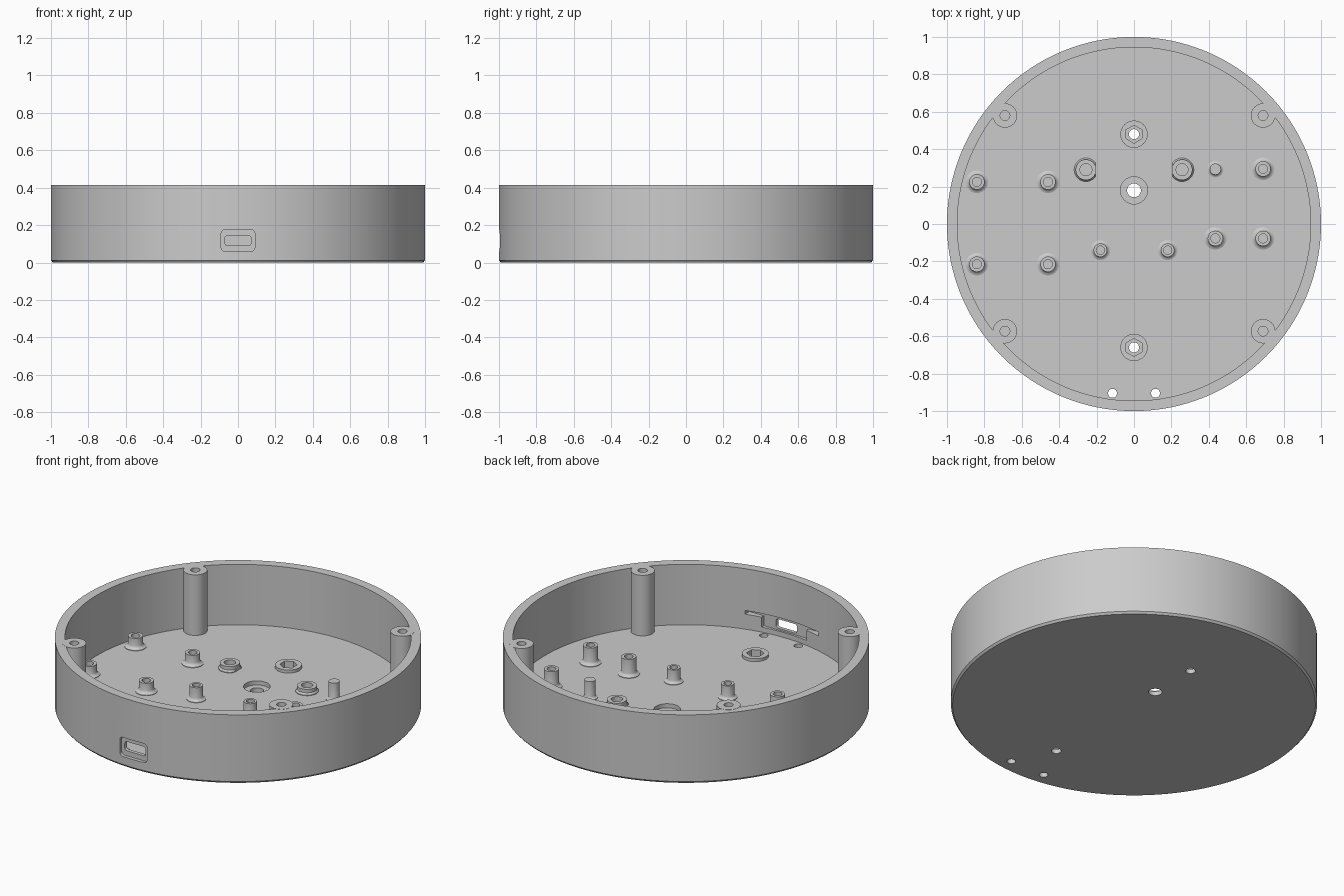
import bpy, bmesh, math
from mathutils import Vector, Matrix

old = bpy.data.objects.get("Cube")
if old:
    bpy.data.objects.remove(old, do_unlink=True)

FLOOR, TOP, SINK = 0.05, 0.415, 0.045

grey = bpy.data.materials.new("plain grey")
grey.use_nodes = True
grey.diffuse_color = (0.6, 0.6, 0.6, 1)
grey.node_tree.nodes["Principled BSDF"].inputs["Base Color"].default_value = (0.6, 0.6, 0.6, 1)


def finish(name, bm):
    bmesh.ops.recalc_face_normals(bm, faces=bm.faces)
    mesh = bpy.data.meshes.new(name)
    bm.to_mesh(mesh)
    bm.free()
    mesh.materials.append(grey)
    obj = bpy.data.objects.new(name, mesh)
    bpy.context.collection.objects.link(obj)
    return obj


def lathe(name, profile, x=0, y=0, steps=32, flat_x=None):
    """Spin a closed (radius, z) profile; optionally slice off the side past flat_x."""
    bm = bmesh.new()
    verts = [bm.verts.new((r, 0, z)) for r, z in profile]
    edges = [bm.edges.new(pair) for pair in zip(verts, verts[1:])]
    bmesh.ops.spin(bm, geom=verts + edges, cent=(0, 0, 0), axis=(0, 0, 1),
                   angle=math.tau, steps=steps, use_merge=False)
    bmesh.ops.remove_doubles(bm, verts=bm.verts, dist=1e-5)
    bmesh.ops.translate(bm, verts=bm.verts, vec=(x, y, 0))
    if flat_x is not None:
        side = Vector((-math.copysign(1, x), 0, 0))
        bmesh.ops.bisect_plane(bm, geom=bm.verts[:] + bm.edges[:] + bm.faces[:],
                               plane_co=(flat_x, 0, 0), plane_no=side, clear_outer=True)
        bmesh.ops.holes_fill(bm, edges=[e for e in bm.edges if e.is_boundary])
    return finish(name, bm)


def prism(x, y, radius, z0, z1, sides=32):
    bm = bmesh.new()
    bmesh.ops.create_cone(bm, cap_ends=True, segments=sides, radius1=radius, radius2=radius,
                          depth=z1 - z0, matrix=Matrix.Translation((x, y, (z0 + z1) / 2))
                          @ Matrix.Rotation(math.pi / 2, 4, "Z"))
    if sides == 6:
        bmesh.ops.rotate(bm, verts=bm.verts, cent=(x, y, 0), matrix=Matrix.Rotation(math.pi / 2, 3, "Z"))
    return finish("cutter", bm)


def box(half_x, y0, y1, z0, z1, rounding=0):
    bm = bmesh.new()
    bmesh.ops.create_cube(bm, size=1)
    bmesh.ops.scale(bm, verts=bm.verts, vec=(2 * half_x, y1 - y0, z1 - z0))
    bmesh.ops.translate(bm, verts=bm.verts, vec=(0, (y0 + y1) / 2, (z0 + z1) / 2))
    if rounding:
        along = [e for e in bm.edges if abs(e.verts[0].co.y - e.verts[1].co.y) > 1e-4]
        bmesh.ops.bevel(bm, geom=along, offset=rounding, segments=5, profile=0.5, affect="EDGES")
    return finish("cutter", bm)


def cut(target, cutter):
    cutter.hide_render = True
    mod = target.modifiers.new("cut", "BOOLEAN")
    mod.operation, mod.solver, mod.object = "DIFFERENCE", "EXACT", cutter
    bpy.context.view_layer.objects.active = target
    bpy.ops.object.modifier_apply(modifier=mod.name)
    bpy.data.objects.remove(cutter, do_unlink=True)


parts = []

# Round tray with a small chamfer under the rim
rim = TOP - 0.001
tray = lathe("tray", [(0, 0), (0.99, 0), (1, 0.012), (1, rim), (0.945, rim),
                      (0.945, FLOOR), (0, FLOOR)], steps=128)
parts.append(tray)

# Connector opening: outer recess, slot, and the board pocket inside the wall
cut(tray, box(0.09, -1.1, -0.978, 0.06, 0.175, 0.02))
cut(tray, box(0.245, -0.955, -0.85, 0.14, 0.162))
cut(tray, box(0.15, -0.956, -0.85, 0.08, 0.161))
cut(tray, box(0.07, -1.1, -0.9, 0.09, 0.145, 0.015))

# Floor holes and the counterbored centre hole
for x in (-0.115, 0.115):
    cut(tray, prism(x, -0.905, 0.024, -0.1, 0.1))
cut(tray, prism(0, 0.18, 0.073, 0.025, 0.1))
cut(tray, prism(0, 0.18, 0.037, -0.1, 0.1))

# Hexagonal nut seats
for name, y in (("back_nut_seat", 0.48), ("front_nut_seat", -0.66)):
    seat = lathe(name, [(0, SINK), (0.073, SINK), (0.073, 0.068), (0, 0.068)], 0, y)
    parts.append(seat)
    for body in (tray, seat):
        cut(body, prism(0, y, 0.048, 0.025, 0.2, 6))
    cut(tray, prism(0, y, 0.027, -0.1, 0.2))

# Lid screw posts against the wall
for x in (-0.69, 0.69):
    for y in (-0.573, 0.58):
        name = ("front" if y < 0 else "back") + ("_left" if x > 0 else "_right") + "_screw_post"
        parts.append(lathe(name, [(0, SINK), (0.065, SINK), (0.065, TOP), (0.026, TOP),
                                  (0.026, 0.25), (0, 0.25)], x, y))


def standoff(name, x, y, r, top, foot, hole):
    """Filleted peg with an optional blind screw hole."""
    h = foot - r
    outline = [(0, SINK), (foot, SINK), (foot, FLOOR + 0.003), (r + h * 0.5, FLOOR + h * 0.35),
               (r + h * 0.15, FLOOR + h * 0.7), (r, FLOOR + h * 1.1), (r, top)]
    if hole:
        outline += [(hole, top), (hole, FLOOR + 0.01), (0, FLOOR + 0.01)]
    else:
        outline += [(0, top)]
    parts.append(lathe(name, outline, x, y))


# Standoffs for the boards
for x in (-0.84, -0.46):
    for y in (-0.215, 0.225):
        standoff("low_standoff", x, y, 0.041, 0.116, 0.06, 0.024)
for x, y in ((0.69, 0.295), (0.69, -0.077), (0.435, -0.077)):
    standoff("tall_standoff", x, y, 0.041, 0.155, 0.06, 0.024)
for x in (-0.18, 0.18):
    standoff("small_standoff", x, -0.14, 0.036, 0.133, 0.053, 0.022)
standoff("locating_pin", 0.435, 0.293, 0.03, 0.157, 0.044, 0)

# Low bosses with a flat on the inner side
for x in (-0.257, 0.257):
    parts.append(lathe("flat_sided_boss",
                       [(0, SINK), (0.063, SINK), (0.063, FLOOR + 0.004), (0.055, FLOOR + 0.014),
                        (0.055, 0.085), (0.032, 0.085), (0.032, 0.055), (0, 0.055)],
                       x, 0.29, flat_x=math.copysign(0.205, x)))

# Smooth round sides, crisp edges
bpy.ops.object.select_all(action="DESELECT")
for part in parts:
    part.select_set(True)
bpy.context.view_layer.objects.active = tray
bpy.ops.object.shade_smooth_by_angle()
